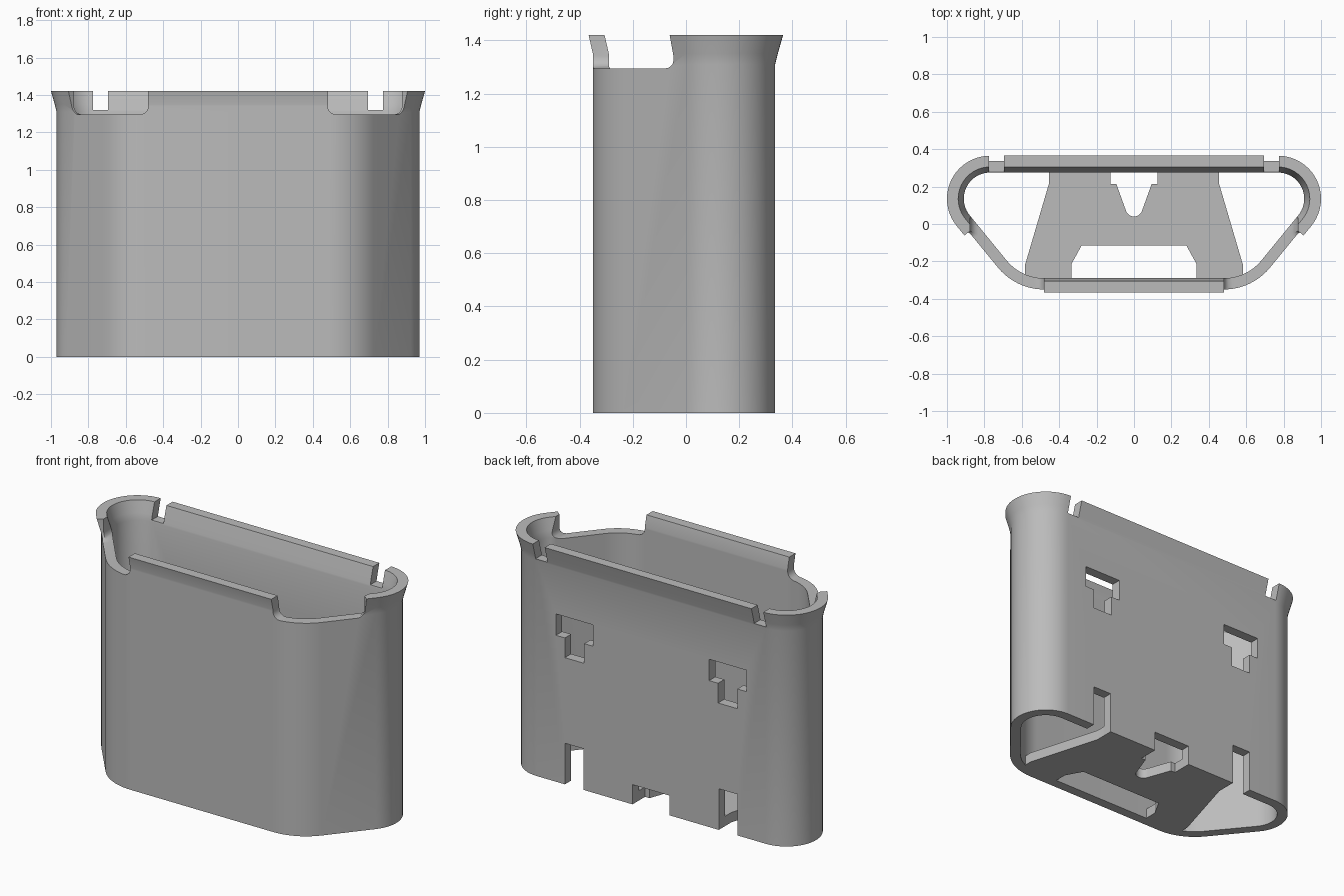
import bpy, bmesh
from math import cos, sin, radians

if "Cube" in bpy.data.objects:
    bpy.data.objects.remove(bpy.data.objects["Cube"])

grey = bpy.data.materials.new("plain_grey")
grey.use_nodes = True
grey.diffuse_color = (0.5, 0.5, 0.5, 1)
grey.node_tree.nodes["Principled BSDF"].inputs["Base Color"].default_value = (0.5, 0.5, 0.5, 1)

HEIGHT, WALL = 1.42, 0.06


def make_object(name, bm):
    bmesh.ops.recalc_face_normals(bm, faces=bm.faces)
    mesh = bpy.data.meshes.new(name)
    bm.to_mesh(mesh)
    bm.free()
    mesh.materials.append(grey)
    obj = bpy.data.objects.new(name, mesh)
    bpy.context.collection.objects.link(obj)
    return obj


def prism(bm, points, lo, hi, axis="z"):
    """Extrude a 2D outline along z (points are x, y) or along y (points are x, z)."""
    place = (lambda p, t: (p[0], p[1], t)) if axis == "z" else (lambda p, t: (p[0], t, p[1]))
    a = [bm.verts.new(place(p, lo)) for p in points]
    b = [bm.verts.new(place(p, hi)) for p in points]
    n = len(points)
    faces = [bm.faces.new(a), bm.faces.new(b)]
    for i in range(n):
        j = (i + 1) % n
        faces.append(bm.faces.new((a[i], a[j], b[j], b[i])))
    bmesh.ops.recalc_face_normals(bm, faces=faces)
    return faces[0]


def rect(x0, x1, z0, z1):
    return [(x0, z0), (x1, z0), (x1, z1), (x0, z1)]


def outline(inset, flare, front_flare):
    """Plan of the wall: round back corners, slanted sides, wide front corners."""
    half = []
    for cx, cy, r, start, end, steps in ((0.77, 0.135, 0.2, 90, -40, 20),
                                         (0.48, -0.03, 0.32, -40, -90, 12)):
        for i in range(steps + 1):
            deg = start + (end - start) * i / steps
            d = r - inset + (front_flare if deg < -80 else flare)
            half.append((cx + d * cos(radians(deg)), cy + d * sin(radians(deg))))
    return half + [(-x, y) for x, y in reversed(half)]


# Hollow wall with a flared rim
bm = bmesh.new()
levels = [(0, 0, 0), (1.31, 0, 0), (1.35, 0.01, 0), (HEIGHT, 0.03, 0.016)]
loops = [(z, outline(0, f, ff)) for z, f, ff in levels]
loops += [(z, outline(WALL, f, ff)) for z, f, ff in reversed(levels)]
rings = [[bm.verts.new((x, y, z)) for x, y in pts] for z, pts in loops]
for k, ring in enumerate(rings):
    above = rings[(k + 1) % len(rings)]
    for i in range(len(ring)):
        j = (i + 1) % len(ring)
        bm.faces.new((ring[i], ring[j], above[j], above[i]))
body = make_object("container_wall", bm)

# Cutters for every opening
bm = bmesh.new()
for s in (-1, 1):
    # rounded dip in the rim beside the front lip
    plan = [(0.48, -0.6), (1.2, -0.6), (1.2, -0.305), (0.877, -0.037), (0.877, 0.12), (0.48, 0.12)]
    base = prism(bm, [(s * x, y) for x, y in plan], 1.295, 1.6)
    bmesh.ops.bevel(bm, geom=list(base.edges), offset=0.045, segments=5,
                    profile=0.5, affect="EDGES")
    # narrow slot in the back rim
    prism(bm, rect(s * 0.695, s * 0.775, 1.32, 1.6), 0.2, 0.5, "y")
    # T-shaped hole in the back
    tee = [(-0.125, 1.02), (0.125, 1.02), (0.125, 0.89), (0.065, 0.89),
           (0.065, 0.77), (-0.065, 0.77), (-0.065, 0.89), (-0.125, 0.89)]
    prism(bm, [(s * 0.515 + x, z) for x, z in tee], 0.2, 0.5, "y")
    # tall notch at the foot of the back
    prism(bm, rect(s * 0.455, s * 0.58, -0.1, 0.25), 0.2, 0.5, "y")
# low notch in the middle of the back
prism(bm, rect(-0.125, 0.125, -0.1, 0.12), 0.2, 0.5, "y")
cutter = make_object("openings_cutter", bm)
cutter.hide_render = True

mod = body.modifiers.new("openings", "BOOLEAN")
mod.operation = "DIFFERENCE"
mod.solver = "EXACT"
mod.object = cutter
bpy.context.view_layer.objects.active = body
body.select_set(True)
bpy.ops.object.modifier_apply(modifier=mod.name)
bpy.data.objects.remove(cutter)

# Floor plate with a rounded V notch behind and a tapered opening in front
half = [(0.045 * sin(radians(a)), 0.085 - 0.045 * cos(radians(a))) for a in range(0, 71, 14)]
half += [(0.095, 0.215), (0.125, 0.215), (0.125, 0.29), (0.455, 0.29), (0.455, 0.215),
         (0.583, -0.22), (0.583, -0.29), (0.335, -0.29), (0.335, -0.215), (0.28, -0.115)]
bm = bmesh.new()
prism(bm, half + [(-x, y) for x, y in reversed(half[1:])], 0, 0.06)
floor = make_object("floor_plate", bm)

# Smooth curves, crisp edges
floor.select_set(True)
bpy.ops.object.shade_smooth_by_angle(angle=radians(25))
